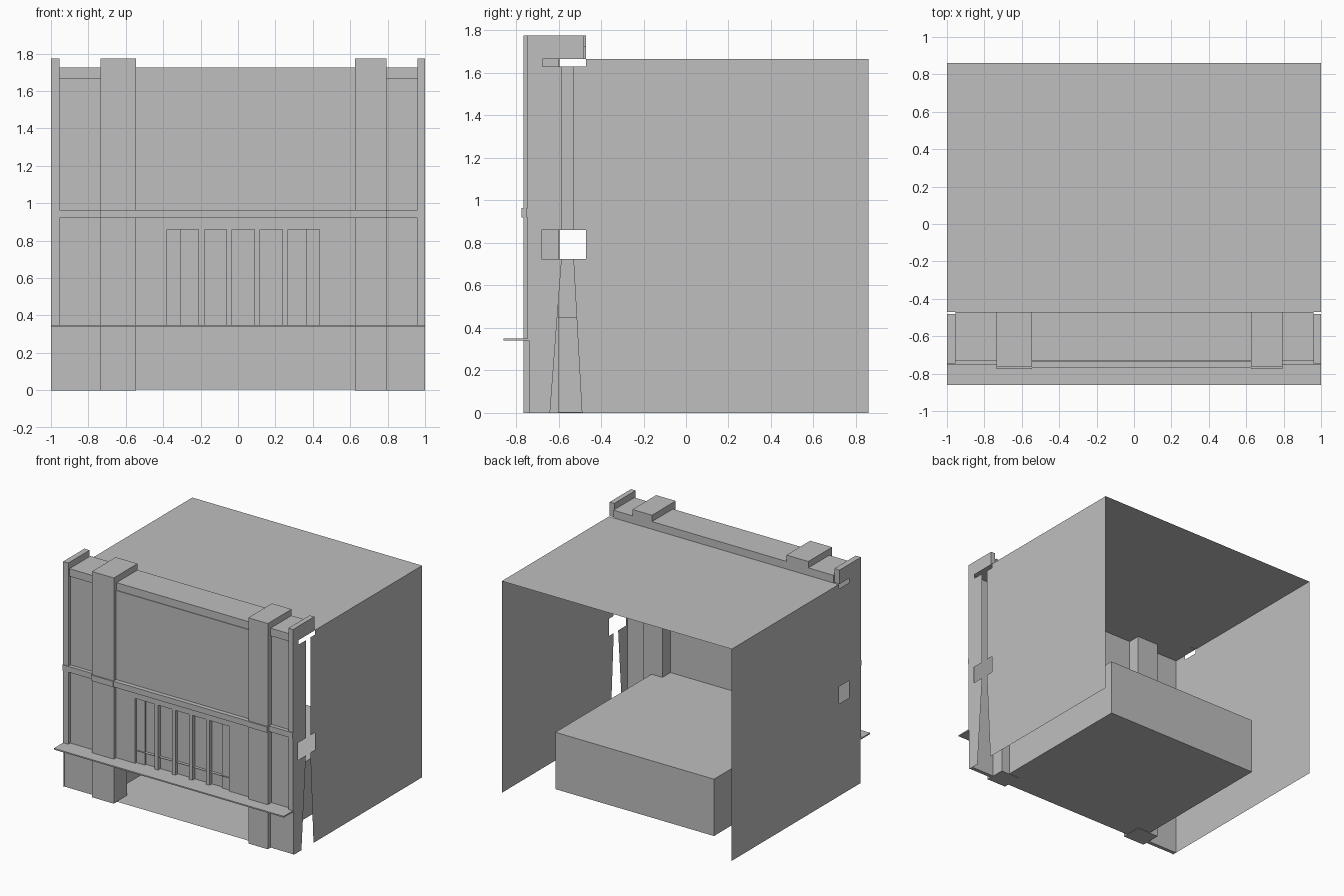
import bpy, bmesh

cube = bpy.data.objects.get("Cube")
if cube:
    bpy.data.objects.remove(cube, do_unlink=True)

grey = bpy.data.materials.new("plain_grey")
grey.use_nodes = True
COLOUR = (0.52, 0.52, 0.52, 1)
grey.diffuse_color = COLOUR
grey.node_tree.nodes["Principled BSDF"].inputs["Base Color"].default_value = COLOUR


def finish(name, bm):
    mesh = bpy.data.meshes.new(name)
    bm.to_mesh(mesh)
    bm.free()
    mesh.materials.append(grey)
    obj = bpy.data.objects.new(name, mesh)
    bpy.context.collection.objects.link(obj)


def block(name, x, y, z):
    """Solid box from three (low, high) ranges."""
    bm = bmesh.new()
    bmesh.ops.create_cube(bm, size=1)
    for v in bm.verts:
        for i, (lo, hi) in enumerate((x, y, z)):
            v.co[i] = lo if v.co[i] < 0 else hi
    finish(name, bm)


def sheet(name, axis, level, outlines):
    """Thin flat panels across one axis, each from a 2D outline."""
    bm = bmesh.new()
    for outline in outlines:
        verts = []
        for point in outline:
            co = list(point)
            co.insert(axis, level)
            verts.append(bm.verts.new(co))
        bm.faces.new(verts)
    finish(name, bm)


def rect(a, b):
    return [(a[0], b[0]), (a[1], b[0]), (a[1], b[1]), (a[0], b[1])]


FRONT, BACK, JOIN = -0.74, 0.86, -0.47
ROOF, WALL_TOP, CAP = 1.665, 1.725, 1.775
SILL, LEDGE = 0.345, (0.92, 0.965)
INNER = -0.70
PILLARS = {"right": (-0.735, -0.545), "left": (0.625, 0.795)}
ENDS = {"right": (-1, -0.955), "left": (0.96, 1)}

# Roof and the two side walls
sheet("roof", 2, ROOF, [rect((-1, 1), (JOIN, BACK))])
HOLE, TOP_HOLE = (0.725, 0.86), (1.63, 1.667)
sheet("right_wall", 0, -1, [
    rect((FRONT, -0.595), (0, CAP)),
    rect((-0.595, JOIN), (0, HOLE[0])),
    rect((-0.595, JOIN), (HOLE[1], TOP_HOLE[0])),
    rect((JOIN, BACK), (0, ROOF))])
sheet("left_wall_front", 0, 1, [[
    (FRONT, 0), (-0.64, 0), (-0.585, HOLE[0]), (-0.68, HOLE[0]),
    (-0.68, HOLE[1]), (-0.585, HOLE[1]), (-0.585, TOP_HOLE[0]),
    (-0.675, TOP_HOLE[0]), (-0.675, TOP_HOLE[1]), (FRONT, TOP_HOLE[1])]])
sheet("left_wall_back", 0, 1, [[
    (-0.49, 0), (BACK, 0), (BACK, ROOF), (JOIN, ROOF), (JOIN, TOP_HOLE[0]),
    (-0.53, TOP_HOLE[0]), (-0.53, HOLE[1]), (JOIN, HOLE[1]),
    (JOIN, HOLE[0]), (-0.53, HOLE[0])]])

# Pillars, end strips and side panels
for side in ("right", "left"):
    px, ex = PILLARS[side], ENDS[side]
    block(side + "_pillar", px, (-0.765, -0.6), (0, ROOF))
    block(side + "_pillar_cap", px, (-0.765, JOIN), (ROOF, CAP))
    block(side + "_end_strip", ex, (-0.745, INNER), (SILL, ROOF))
    block(side + "_end_cap", ex, (-0.745, -0.48), (ROOF, CAP))
    gap = (ex[1], px[0]) if side == "right" else (px[1], ex[0])
    low = (-1, px[0]) if side == "right" else (px[1], 1)
    block(side + "_panel", gap, (-0.72, INNER), (SILL, ROOF))
    block(side + "_base", low, (-0.73, INNER), (0, SILL))
    block(side + "_panel_ledge", low, (-0.75, INNER), LEDGE)
    block(side + "_pillar_ledge", px, (-0.775, INNER), LEDGE)

# Middle wall with a recessed, barred window
MID = (PILLARS["right"][1], PILLARS["left"][0])
WINDOW, WINDOW_TOP = (-0.38, 0.435), 0.86
block("upper_wall", MID, (-0.735, INNER), (WINDOW_TOP, ROOF))
block("window_side_right", (MID[0], WINDOW[0]), (-0.735, INNER), (SILL, WINDOW_TOP))
block("window_side_left", (WINDOW[1], MID[1]), (-0.735, INNER), (SILL, WINDOW_TOP))
block("window_pane", WINDOW, (-0.705, INNER), (SILL, WINDOW_TOP))
for i in range(4):
    x = -0.195 + 0.149 * i
    block("window_bar_%d" % (i + 1), (x - 0.015, x + 0.015), (-0.735, INNER), (SILL, WINDOW_TOP))
for name, x in (("right", (-0.38, -0.305)), ("left", (0.365, 0.435))):
    block("window_jamb_" + name, x, (-0.72, INNER), (SILL, WINDOW_TOP))
block("middle_ledge", MID, (-0.77, INNER), LEDGE)

# Parapet and sill
block("parapet", (-0.955, 0.96), (-0.73, JOIN), (ROOF, WALL_TOP))
block("sill", (-1, 1), (-0.86, INNER), (0.34, 0.35))

# Raised inner platform, hollow and open to the front
LEFT, RIGHT, REAR, TOP = 0.72, -0.66, 0.595, 0.45
tee = [(RIGHT, REAR), (RIGHT, -0.6), (MID[0], -0.6), (MID[0], -0.73),
       (MID[1], -0.73), (MID[1], -0.6), (LEFT, -0.6), (LEFT, REAR)]
sheet("platform_top", 2, TOP, [tee])
sheet("platform_floor", 2, 0.003, [tee])
sheet("platform_back", 1, REAR, [rect((RIGHT, LEFT), (0.003, TOP))])
for name, x in (("right", RIGHT), ("left", LEFT)):
    sheet("platform_side_" + name, 0, x, [rect((-0.6, REAR), (0.003, TOP))])
